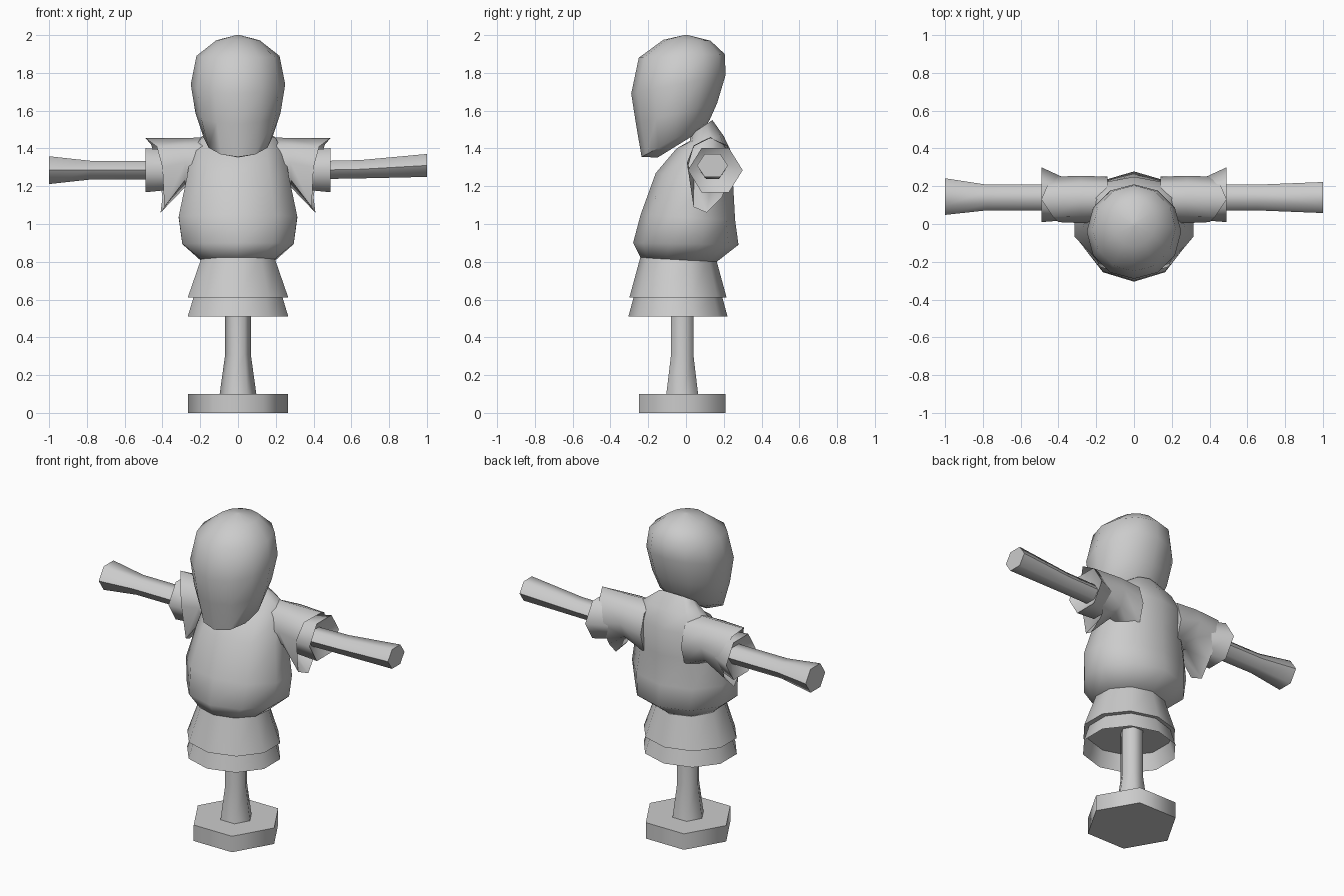
import bpy, bmesh
from math import sin, cos, pi, radians
from mathutils import Vector

if "Cube" in bpy.data.objects:
    bpy.data.objects.remove(bpy.data.objects["Cube"])


def loft(name, rings, cap_start=True, cap_end=True, angle=62):
    """Skin a list of equal-length rings of points."""
    bm = bmesh.new()
    rows = [[bm.verts.new(p) for p in r] for r in rings]
    n = len(rows[0])
    for a, b in zip(rows, rows[1:]):
        for i in range(n):
            j = (i + 1) % n
            bm.faces.new((a[i], a[j], b[j], b[i]))
    if cap_start:
        bm.faces.new(rows[0])
    if cap_end:
        bm.faces.new(rows[-1])
    bmesh.ops.recalc_face_normals(bm, faces=bm.faces)
    me = bpy.data.meshes.new(name)
    bm.to_mesh(me)
    bm.free()
    ob = bpy.data.objects.new(name, me)
    bpy.context.collection.objects.link(ob)
    bpy.ops.object.select_all(action='DESELECT')
    ob.select_set(True)
    bpy.context.view_layer.objects.active = ob
    bpy.ops.object.shade_smooth_by_angle(angle=radians(angle))
    return ob


def tilted(fy, fz, by, bz, hw, n=10, phase=0.0):
    """Ring through a front point and a back point with half-width hw in x."""
    c = Vector((0, (fy + by) / 2, (fz + bz) / 2))
    h = Vector((0, (fy - by) / 2, (fz - bz) / 2))
    return [c + h * cos(2 * pi * i / n + phase) + Vector((hw * sin(2 * pi * i / n + phase), 0, 0))
            for i in range(n)]


def flat(z, fy, by, hw, n=10):
    return tilted(fy, z, by, z, hw, n)


def hexagon(z, r):
    return [(r * cos(i * pi / 3), -0.02 + r * sin(i * pi / 3), z) for i in range(6)]


def xring(x, y, z, ry, rz, n=6, start=0.0):
    """Ring around the x axis."""
    return [(x, y + ry * cos(start + 2 * pi * i / n), z + rz * sin(start + 2 * pi * i / n))
            for i in range(n)]


# Stand
loft("base", [hexagon(0, 0.265), hexagon(0.1, 0.265)])
loft("post", [hexagon(0.1, 0.097), hexagon(0.31, 0.068), hexagon(0.75, 0.068)])

# Skirt layers
loft("lower_skirt", [flat(0.51, -0.305, 0.22, 0.28), flat(0.62, -0.275, 0.19, 0.245)],
     cap_start=False, cap_end=False)
loft("upper_skirt", [flat(0.61, -0.30, 0.215, 0.28), flat(0.83, -0.24, 0.155, 0.20)])

# Tunic body up to the neck
loft("tunic", [tilted(*s) for s in (
    (-0.24, 0.82, 0.15, 0.79, 0.20),
    (-0.28, 0.90, 0.278, 0.89, 0.31),
    (-0.24, 1.05, 0.26, 1.02, 0.33),
    (-0.16, 1.27, 0.25, 1.20, 0.285),
    (-0.05, 1.40, 0.25, 1.36, 0.26),
    (0.02, 1.44, 0.20, 1.465, 0.21),
    (0.02, 1.47, 0.14, 1.55, 0.12))])

# Drooping sack head
loft("head", [tilted(*s, n=12) for s in (
    (-0.15, 1.352, 0.09, 1.50, 0.10),
    (-0.235, 1.355, 0.125, 1.55, 0.18),
    (-0.265, 1.53, 0.165, 1.64, 0.225),
    (-0.29, 1.69, 0.21, 1.79, 0.25),
    (-0.25, 1.88, 0.205, 1.90, 0.22),
    (-0.12, 1.975, 0.13, 1.97, 0.115),
    (-0.01, 2.0, 0.01, 2.0, 0.01))])

# Ragged sleeves, cuffs and arms
rim = ((0.49, 0.13, 1.455), (0.43, 0.04, 1.41), (0.40, 0.01, 1.30), (0.39, 0.04, 1.09),
       (0.41, 0.11, 1.06), (0.40, 0.19, 1.14), (0.42, 0.25, 1.29), (0.46, 0.20, 1.42))
for side, s in (("left", -1), ("right", 1)):
    inner = [[(s * x, 0.13 - ry * sin(2 * pi * i / 8), zc + rz * cos(2 * pi * i / 8))
              for i in range(8)]
             for x, ry, zc, rz in ((0.14, 0.12, 1.29, 0.17), (0.28, 0.125, 1.325, 0.13))]
    loft("sleeve_" + side, inner + [[(s * x, y, z) for x, y, z in rim]], cap_end=False)
    loft("cuff_" + side, [xring(s * 0.36, 0.13, 1.285, 0.11, 0.12),
                          xring(s * 0.49, 0.155, 1.285, 0.145, 0.135),
                          xring(s * 0.44, 0.14, 1.285, 0.075, 0.06)])
loft("arm_left", [xring(-0.40, 0.14, 1.285, 0.068, 0.057),
                  xring(-0.78, 0.14, 1.285, 0.068, 0.057),
                  xring(-1.0, 0.145, 1.285, 0.097, 0.085)])
loft("arm_right", [xring(0.40, 0.14, 1.285, 0.068, 0.055),
                   xring(0.65, 0.14, 1.29, 0.068, 0.056),
                   xring(1.0, 0.14, 1.31, 0.082, 0.07)])
